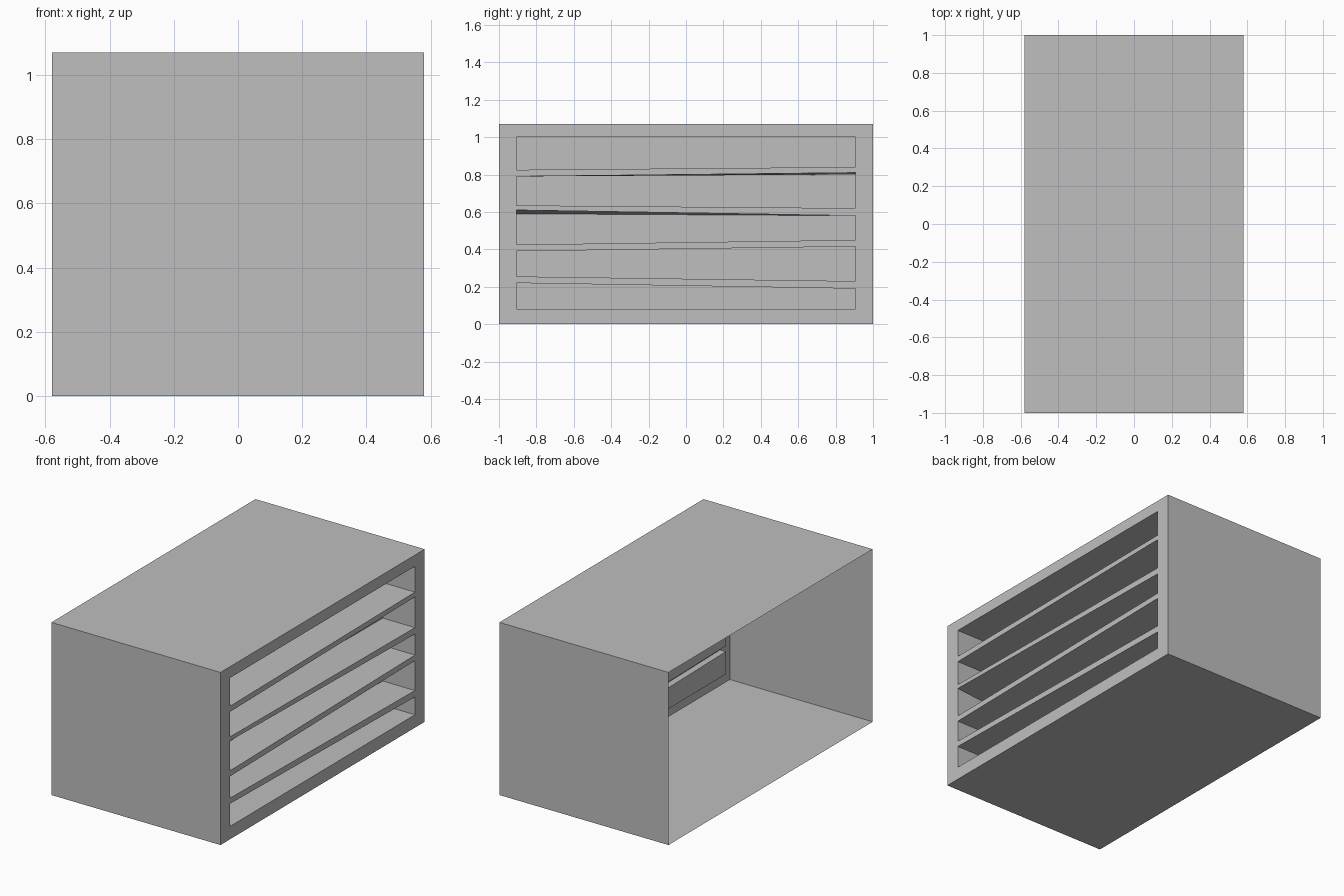
import bpy
import bmesh

cube = bpy.data.objects.get("Cube")
if cube:
    bpy.data.objects.remove(cube, do_unlink=True)

grey = bpy.data.materials.new("plain grey")
grey.use_nodes = True
grey.diffuse_color = (0.52, 0.52, 0.52, 1)
grey.node_tree.nodes["Principled BSDF"].inputs["Base Color"].default_value = (0.52, 0.52, 0.52, 1)

W, L, H = 0.58, 1.0, 1.07      # half width, half length, height
INNER, POCKET = 0.40, 0.36     # back of the slotted wall, back of the slots
END = 0.905                    # half length of the slots


def add_object(name, bm):
    mesh = bpy.data.meshes.new(name)
    bm.to_mesh(mesh)
    bm.free()
    mesh.materials.append(grey)
    obj = bpy.data.objects.new(name, mesh)
    bpy.context.collection.objects.link(obj)


def ring(bm, x, y, low_a, low_b, high_b, high_a):
    """Four corners facing +x, from the front end to the back end."""
    return [bm.verts.new(p) for p in
            ((x, -y, low_a), (x, y, low_b), (x, y, high_b), (x, -y, high_a))]


def bridge(bm, a, b):
    for i in range(4):
        j = (i + 1) % 4
        bm.faces.new((a[i], b[i], b[j], a[j]))


# Thin-sheet housing, open on the -x side
bm = bmesh.new()
bridge(bm, ring(bm, W, L, 0, 0, H, H), ring(bm, -W, L, 0, 0, H, H))
add_object("housing", bm)

# Slots: bottom front/back, top back/front, then the top edge deep inside
slots = [
    (0.08, 0.08, 0.19, 0.22, 0.19, 0.22),
    (0.255, 0.23, 0.415, 0.39, 0.415, 0.39),
    (0.425, 0.45, 0.58, 0.61, 0.58, 0.59),
    (0.635, 0.62, 0.81, 0.79, 0.80, 0.79),
    (0.825, 0.84, 1.0, 1.0, 1.0, 1.0),
]

# Slotted wall: flat strips between the slots on both of its sides
bm = bmesh.new()
for x in (W, INNER):
    low = (0, 0)
    for lo_a, lo_b, hi_b, hi_a, _, _ in slots + [(H, H, H, H, H, H)]:
        bm.faces.new(ring(bm, x, END, *low, lo_b, lo_a))
        low = (hi_a, hi_b)
    for side in (-1, 1):
        y = sorted((side * END, side * L))
        bm.faces.new([bm.verts.new((x, p, z)) for p, z in
                      ((y[0], 0), (y[1], 0), (y[1], H), (y[0], H))])
    if x == INNER:
        bmesh.ops.reverse_faces(bm, faces=[f for f in bm.faces if f.verts[0].co.x < W - 0.01])
bmesh.ops.remove_doubles(bm, verts=bm.verts, dist=0.0001)
add_object("slotted_wall", bm)

# Closed trays behind each slot, standing slightly proud inside the housing
for n, (lo_a, lo_b, hi_b, hi_a, in_b, in_a) in enumerate(slots):
    bm = bmesh.new()
    mouth = ring(bm, W, END, lo_a, lo_b, hi_b, hi_a)
    back = ring(bm, POCKET, END, lo_a, lo_b, in_b, in_a)
    bridge(bm, back, mouth)
    bm.faces.new(back)
    add_object(f"slot_tray_{n + 1}", bm)
